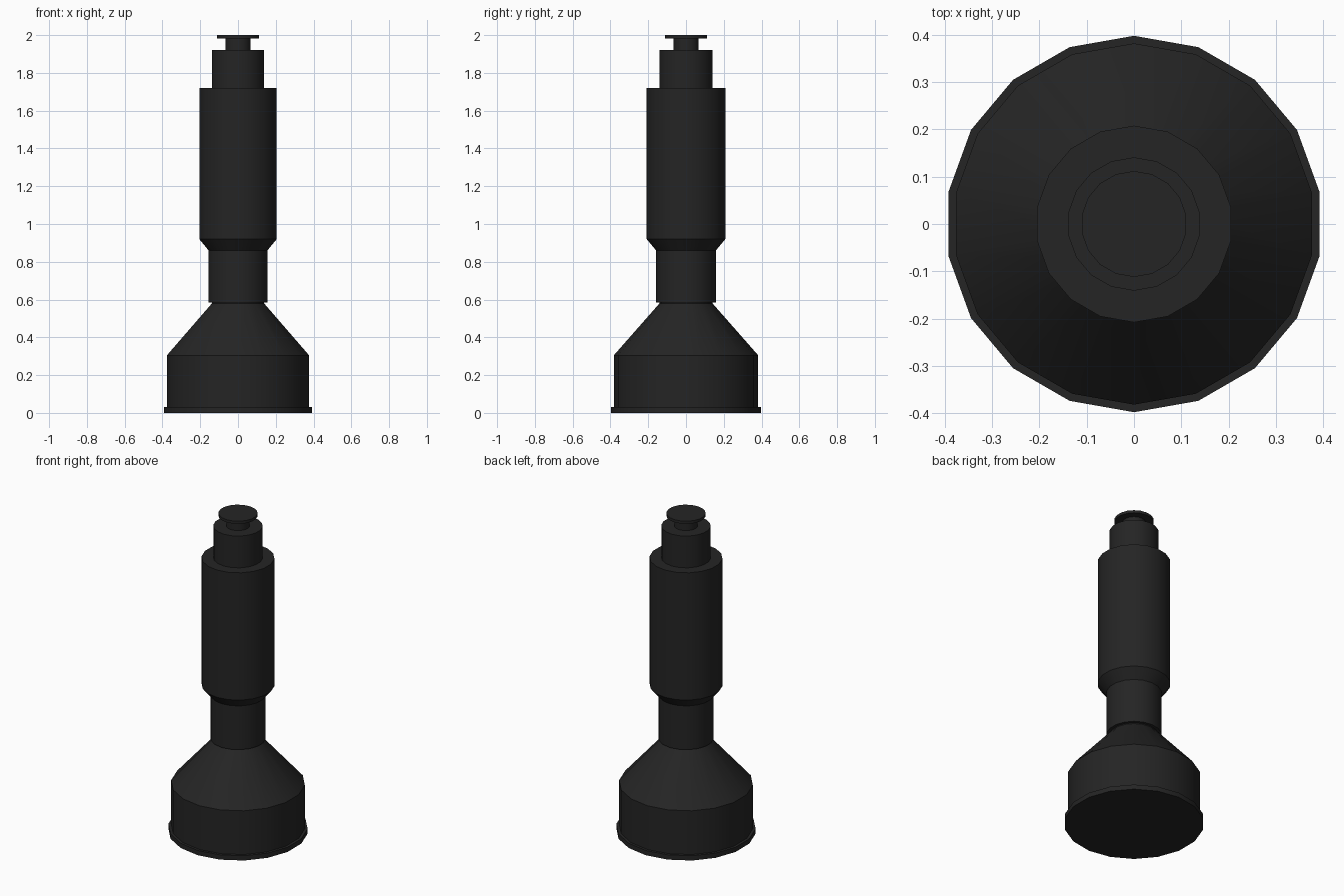
import bpy
import bmesh
from math import radians
from mathutils import Matrix

SIDES = 18

cube = bpy.data.objects.get("Cube")
if cube:
    bpy.data.objects.remove(cube, do_unlink=True)

black = bpy.data.materials.new("matte black")
black.use_nodes = True
colour = (0.018, 0.018, 0.018, 1)
black.diffuse_color = colour
black.node_tree.nodes["Principled BSDF"].inputs["Base Color"].default_value = colour


def turned_part(name, profile):
    """Closed turned solid from (radius, height) points, bottom to top."""
    bm = bmesh.new()
    rings = []
    for radius, z in profile:
        ring = bmesh.ops.create_circle(
            bm, segments=SIDES, radius=radius,
            matrix=Matrix.Translation((0, 0, z)))["verts"]
        rings.append(ring)
    for low, high in zip(rings, rings[1:]):
        for i in range(SIDES):
            j = (i + 1) % SIDES
            bm.faces.new((low[i], low[j], high[j], high[i]))
    bm.faces.new(rings[0])
    bm.faces.new(rings[-1])
    bmesh.ops.recalc_face_normals(bm, faces=bm.faces)
    mesh = bpy.data.meshes.new(name)
    bm.to_mesh(mesh)
    bm.free()
    mesh.materials.append(black)
    part = bpy.data.objects.new(name, mesh)
    bpy.context.collection.objects.link(part)
    bpy.ops.object.select_all(action="DESELECT")
    part.select_set(True)
    bpy.context.view_layer.objects.active = part
    bpy.ops.object.shade_smooth_by_angle(angle=radians(30))


# Wide foot and flared bell
turned_part("base_rim", [(0.398, 0), (0.398, 0.03)])
turned_part("bell", [(0.382, 0.03), (0.382, 0.305), (0.14, 0.58)])

# Narrow neck, then the grip with its tapered lower end
turned_part("neck", [(0.158, 0.585), (0.158, 0.86)])
turned_part("neck_joint", [(0.14, 0.575), (0.14, 0.59)])
turned_part("grip", [(0.158, 0.86), (0.208, 0.92), (0.208, 1.72)])

# Stepped top with a push button
turned_part("collar", [(0.141, 1.72), (0.141, 1.92)])
turned_part("button_stem", [(0.067, 1.92), (0.067, 1.985)])
turned_part("button_cap", [(0.112, 1.983), (0.112, 2.0)])
